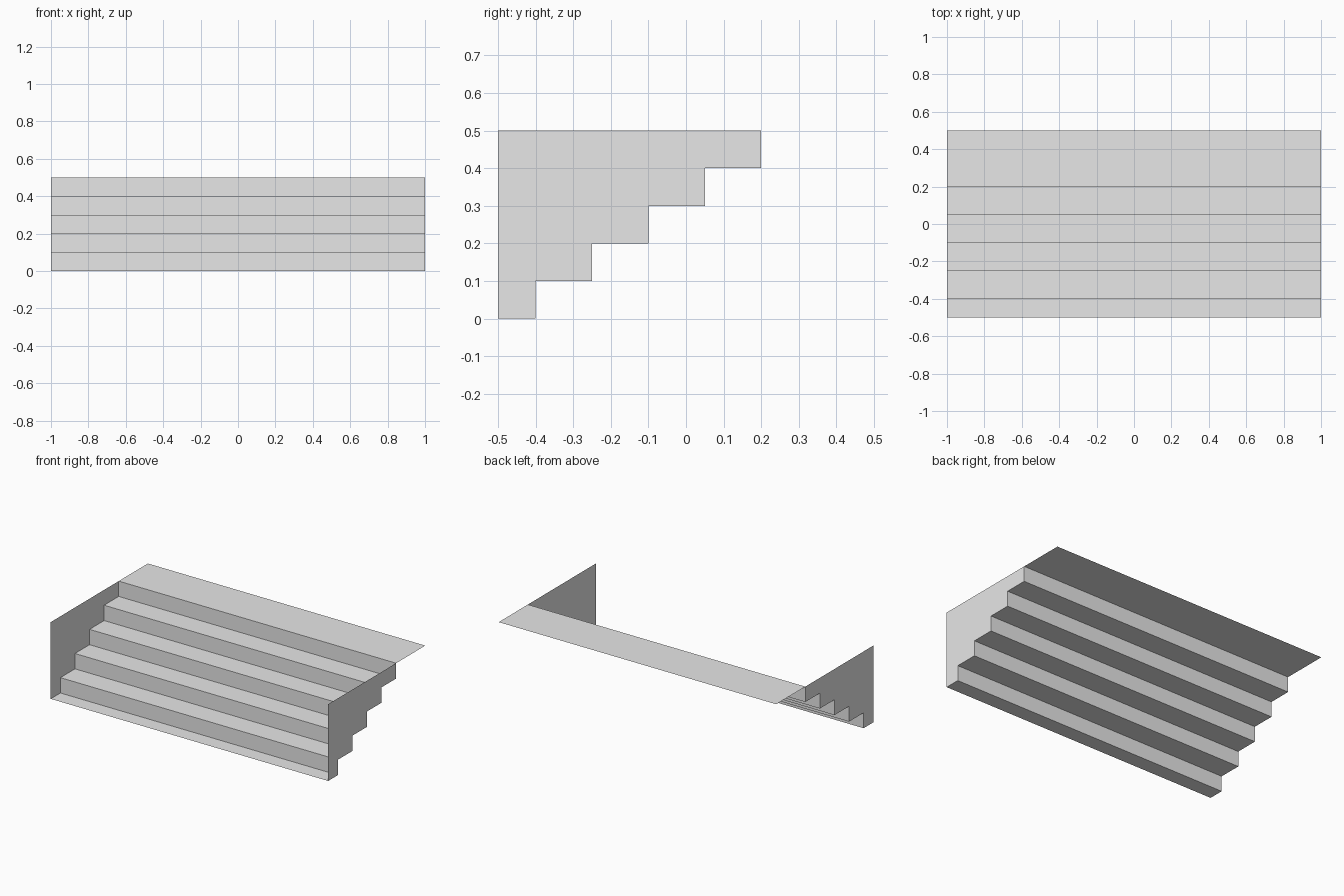
import bpy
import bmesh

cube = bpy.data.objects.get("Cube")
if cube:
    bpy.data.objects.remove(cube, do_unlink=True)

HALF_WIDTH = 1.0
FRONT, BACK, TOP = -0.5, 0.5, 0.5
FIRST_RISER, RUN, RISE, RISERS = -0.4, 0.15, 0.1, 5

# Plain grey for the whole staircase
grey = bpy.data.materials.new("plain grey")
grey.use_nodes = True
colour = (0.8, 0.8, 0.8, 1)
grey.diffuse_color = colour
grey.node_tree.nodes["Principled BSDF"].inputs["Base Color"].default_value = colour


def add_sheets(name, polygons):
    """Make one flat-shaded object from open polygons."""
    bm = bmesh.new()
    for points in polygons:
        bm.faces.new([bm.verts.new(p) for p in points])
    bmesh.ops.remove_doubles(bm, verts=bm.verts, dist=0.0001)
    mesh = bpy.data.meshes.new(name)
    bm.to_mesh(mesh)
    bm.free()
    mesh.materials.append(grey)
    obj = bpy.data.objects.new(name, mesh)
    bpy.context.collection.objects.link(obj)
    return obj


# Stepped profile in (y, z), from the lower front edge to the top riser
profile = [(FRONT, 0.0)]
for i in range(RISERS):
    y = FIRST_RISER + i * RUN
    profile += [(y, i * RISE), (y, (i + 1) * RISE)]

# Treads, risers and upper landing as one folded sheet
path = profile + [(BACK, TOP)]
strips = []
for (y0, z0), (y1, z1) in zip(path, path[1:]):
    strips.append([(-HALF_WIDTH, y0, z0), (HALF_WIDTH, y0, z0),
                   (HALF_WIDTH, y1, z1), (-HALF_WIDTH, y1, z1)])
add_sheets("steps_and_landing", strips)

# Side walls fill the space above the steps, facing inwards
outline = profile + [(FRONT, TOP)]
for name, side in (("left_wall", 1), ("right_wall", -1)):
    wall = [(side * HALF_WIDTH, y, z) for y, z in outline]
    add_sheets(name, [wall[::-side]])
